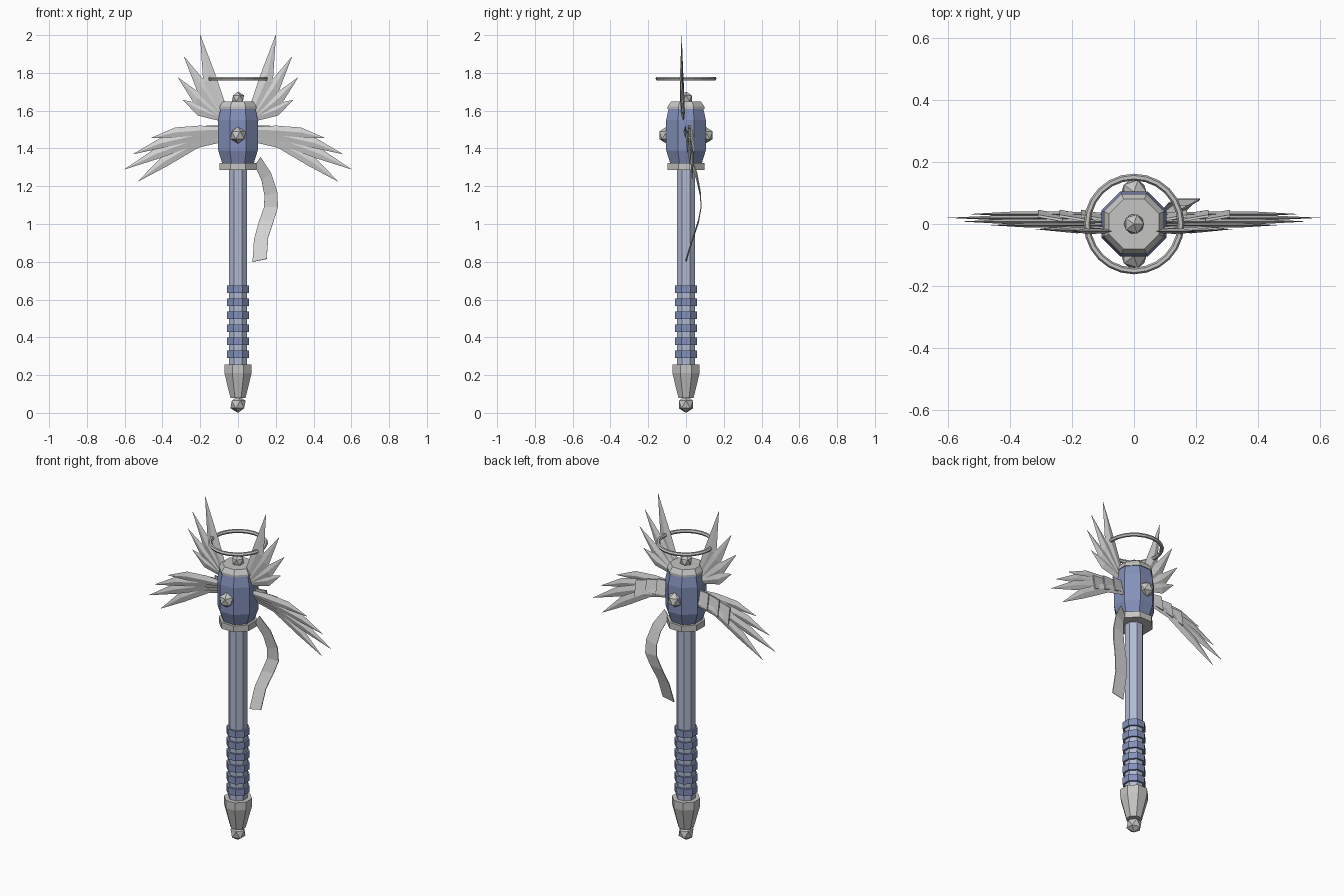
import bpy, bmesh, math
from mathutils import Vector

cube = bpy.data.objects.get("Cube")
if cube:
    bpy.data.objects.remove(cube, do_unlink=True)


def material(name, rgb):
    m = bpy.data.materials.new(name)
    m.use_nodes = True
    m.diffuse_color = (*rgb, 1)
    m.node_tree.nodes["Principled BSDF"].inputs["Base Color"].default_value = (*rgb, 1)
    return m


metal = material("pale metal", (0.56, 0.56, 0.55))
white = material("feather white", (0.66, 0.66, 0.66))
blue = material("slate blue", (0.23, 0.28, 0.49))
steel = material("light blue steel", (0.44, 0.49, 0.65))


def finish(name, bm, mat):
    bmesh.ops.recalc_face_normals(bm, faces=bm.faces)
    me = bpy.data.meshes.new(name)
    bm.to_mesh(me)
    bm.free()
    me.materials.append(mat)
    ob = bpy.data.objects.new(name, me)
    bpy.context.collection.objects.link(ob)
    return ob


def loft(bm, rings):
    """Skin a list of equal-length point loops and cap both ends."""
    loops = [[bm.verts.new(p) for p in r] for r in rings]
    n = len(loops[0])
    for a, b in zip(loops, loops[1:]):
        for i in range(n):
            j = (i + 1) % n
            bm.faces.new((a[i], a[j], b[j], b[i]))
    bm.faces.new(loops[0])
    bm.faces.new(loops[-1])


def turned(name, profile, mat):
    """Eight-sided turned part with flats to the front; radius is to the flat."""
    bm = bmesh.new()
    angles = [math.pi / 8 + i * math.pi / 4 for i in range(8)]
    k = 1 / math.cos(math.pi / 8)
    loft(bm, [[(r * k * math.cos(a), r * k * math.sin(a), z) for a in angles]
              for r, z in profile])
    return finish(name, bm, mat)


def stud(name, loc, radius):
    bm = bmesh.new()
    bmesh.ops.create_icosphere(bm, subdivisions=1, radius=radius)
    bmesh.ops.translate(bm, vec=loc, verts=bm.verts)
    return finish(name, bm, metal)


def feather(bm, side, path, half, y, thick):
    """Bent blade with a diamond section that ends in a point."""
    pts = [Vector((x, 0, z)) for x, z in path]
    widths = [0.55] + [1] * (len(pts) - 2) + [0.03]
    rings = []
    for i, p in enumerate(pts):
        d = (pts[min(i + 1, len(pts) - 1)] - pts[max(i - 1, 0)]).normalized()
        n = Vector((-d.z, 0, d.x)) * half * widths[i]
        t = Vector((0, thick * widths[i], 0))
        c = p + Vector((0, y, 0))
        rings.append([Vector((side * q.x, q.y, q.z)) for q in (c + n, c + t, c - n, c - t)])
    loft(bm, rings)


# Handle, grip bands and pommel
turned("handle", [(0.048, 0.22), (0.048, 1.32)], steel)
for i in range(6):
    z = 0.31 + i * 0.069
    turned("grip_band", [(0.059, z - 0.02), (0.059, z + 0.02)], blue)
turned("pommel", [(0.04, 0.08), (0.072, 0.21), (0.072, 0.255)], metal)
stud("pommel_ball", (0, 0, 0.045), 0.045)

# Head with collars and studs
turned("head", [(0.08, 1.31), (0.105, 1.39), (0.105, 1.55), (0.09, 1.62)], blue)
turned("lower_collar", [(0.098, 1.285), (0.098, 1.322)], metal)
turned("top_cap", [(0.097, 1.61), (0.097, 1.622), (0.08, 1.648)], metal)
stud("top_stud", (0, 0, 1.665), 0.036)
for name, y in (("front_stud", -0.103), ("back_stud", 0.103)):
    stud(name, (0, y, 1.47), 0.045)

# Halo
bpy.ops.mesh.primitive_torus_add(major_segments=24, minor_segments=6,
                                 major_radius=0.151, minor_radius=0.011,
                                 location=(0, 0, 1.77))
halo = bpy.context.object
halo.name = "halo"
halo.data.materials.append(metal)

# Upper and lower wings
upper = [([(0.07, 1.58), (0.148, 1.76), (0.2, 2.0)], 0.038),
         ([(0.08, 1.57), (0.185, 1.715), (0.285, 1.885)], 0.034),
         ([(0.09, 1.565), (0.21, 1.66), (0.317, 1.775)], 0.032),
         ([(0.08, 1.56), (0.2, 1.604), (0.29, 1.656)], 0.033)]
lower = [([(0.08, 1.5), (0.2, 1.495), (0.33, 1.485), (0.46, 1.455)], 0.026),
         ([(0.08, 1.485), (0.22, 1.47), (0.41, 1.427), (0.555, 1.37)], 0.026),
         ([(0.08, 1.47), (0.22, 1.45), (0.43, 1.372), (0.6, 1.29)], 0.028),
         ([(0.08, 1.45), (0.22, 1.43), (0.39, 1.33), (0.53, 1.225)], 0.028)]
coverts = [(0.09, 1.485), (0.16, 1.475), (0.23, 1.455), (0.3, 1.43)]
for label, side in (("left", 1), ("right", -1)):
    bm = bmesh.new()
    for i, (path, half) in enumerate(upper):
        feather(bm, side, path, half, -0.023 + 0.003 * i, 0.01)
    finish(label + "_upper_wing", bm, white)

    bm = bmesh.new()
    for i, (path, half) in enumerate(lower):
        feather(bm, side, path, half, -0.004 + 0.012 * i, 0.008)
    finish(label + "_lower_wing", bm, white)

    # Overlapping plates stepping outward along the back of the wing
    bm = bmesh.new()
    for (xa, za), (xb, zb) in zip(coverts, coverts[1:]):
        rings = []
        for x, z, h, y in ((xa, za, 0.036, 0.02), (xb + 0.01, zb, 0.046, 0.034)):
            rings.append([(side * x, y - 0.012, z + h), (side * x, y - 0.004, z + h),
                          (side * x, y + 0.012, z - h), (side * x, y + 0.004, z - h)])
        loft(bm, rings)
    finish(label + "_wing_coverts", bm, white)

# Trailing ribbon: left edge x, z, right edge x, z, depth
edges = [(0.09, 1.31, 0.12, 1.355, 0.03), (0.125, 1.23, 0.175, 1.27, 0.058),
         (0.14, 1.15, 0.208, 1.17, 0.076), (0.138, 1.09, 0.212, 1.09, 0.08),
         (0.11, 1.01, 0.19, 1.02, 0.066), (0.085, 0.92, 0.16, 0.93, 0.036),
         (0.077, 0.8, 0.152, 0.815, 0.0)]
bm = bmesh.new()
pairs = [(bm.verts.new((a, y, b)), bm.verts.new((c, y, d))) for a, b, c, d, y in edges]
for p, q in zip(pairs, pairs[1:]):
    bm.faces.new((p[0], p[1], q[1], q[0]))
ribbon = finish("ribbon", bm, white)
thicken = ribbon.modifiers.new("thickness", "SOLIDIFY")
thicken.thickness = 0.005
thicken.offset = 0
